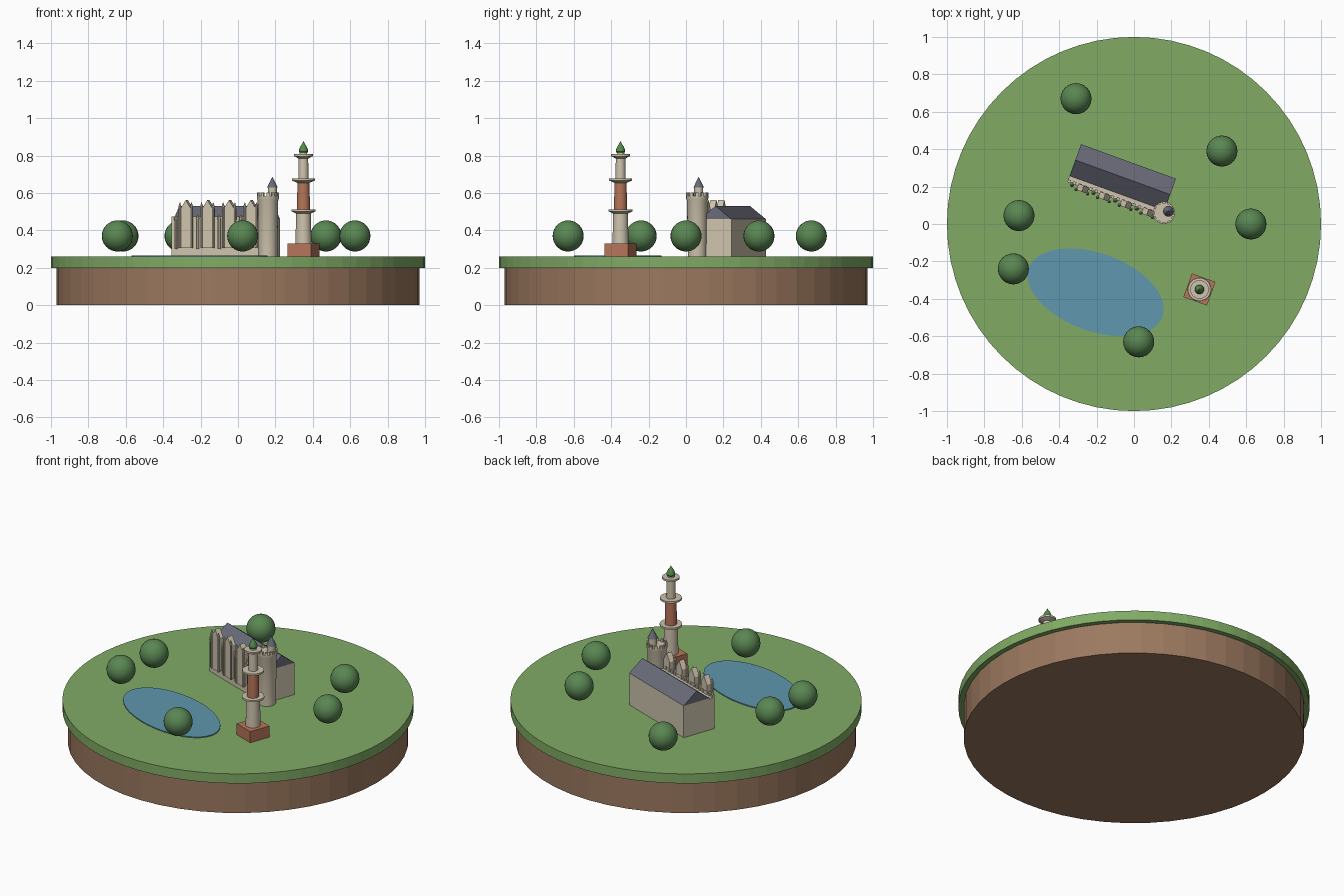
import bpy, bmesh, math
from mathutils import Matrix

cube = bpy.data.objects.get("Cube")
if cube:
    bpy.data.objects.remove(cube, do_unlink=True)


def material(name, r, g, b):
    m = bpy.data.materials.new(name)
    m.use_nodes = True
    m.diffuse_color = (r, g, b, 1)
    m.node_tree.nodes["Principled BSDF"].inputs["Base Color"].default_value = (r, g, b, 1)
    return m


GRASS = material("grass green", 0.22, 0.41, 0.13)
SOIL = material("soil brown", 0.33, 0.19, 0.115)
WATER = material("water blue", 0.115, 0.31, 0.42)
LEAF = material("leaf green", 0.10, 0.24, 0.085)
STONE = material("pale stone", 0.62, 0.55, 0.42)
SLATE = material("roof slate", 0.14, 0.145, 0.19)
BRICK = material("red brick", 0.47, 0.18, 0.10)
TILE = material("dome green", 0.09, 0.25, 0.07)

GROUND = 0.26
TURN = Matrix.Rotation(math.radians(-20), 4, "Z")


def finish(name, bm, mat, matrix=Matrix(), smooth=False):
    bmesh.ops.recalc_face_normals(bm, faces=bm.faces)
    me = bpy.data.meshes.new(name)
    bm.to_mesh(me)
    bm.free()
    ob = bpy.data.objects.new(name, me)
    bpy.context.collection.objects.link(ob)
    me.materials.append(mat)
    ob.matrix_world = matrix
    if smooth:
        bpy.ops.object.select_all(action="DESELECT")
        ob.select_set(True)
        bpy.context.view_layer.objects.active = ob
        bpy.ops.object.shade_smooth_by_angle(angle=math.radians(32))


def lathe(name, profile, mat, matrix=Matrix(), sides=24, smooth=True):
    """Closed solid of revolution from (radius, height) points."""
    bm = bmesh.new()
    pts = [(0, profile[0][1])] + list(profile) + [(0, profile[-1][1])]
    vs = [bm.verts.new((r, 0, z)) for r, z in pts]
    es = [bm.edges.new(pair) for pair in zip(vs, vs[1:])]
    bmesh.ops.spin(bm, geom=vs + es, cent=(0, 0, 0), axis=(0, 0, 1),
                   angle=math.tau, steps=sides)
    bmesh.ops.remove_doubles(bm, verts=bm.verts, dist=1e-5)
    bmesh.ops.dissolve_degenerate(bm, edges=bm.edges, dist=1e-6)
    finish(name, bm, mat, matrix, smooth)


def prism(name, outline, y0, y1, mat, matrix=Matrix()):
    """Outline in x and z, extruded from y0 to y1."""
    bm = bmesh.new()
    f = bm.faces.new([bm.verts.new((x, y0, z)) for x, z in outline])
    new = bmesh.ops.extrude_face_region(bm, geom=[f])["geom"]
    moved = [v for v in new if isinstance(v, bmesh.types.BMVert)]
    bmesh.ops.translate(bm, verts=moved, vec=(0, y1 - y0, 0))
    finish(name, bm, mat, matrix)


def block(name, x0, x1, y0, y1, z0, z1, mat, matrix=Matrix()):
    prism(name, [(x0, z0), (x1, z0), (x1, z1), (x0, z1)], y0, y1, mat, matrix)


# Island and lake
lathe("soil_base", [(0.97, 0), (0.97, 0.2)], SOIL, sides=48, smooth=False)
lathe("grass_top", [(1, 0.2), (1, GROUND)], GRASS, sides=64, smooth=False)
lathe("lake", [(1, GROUND - 0.005), (1, GROUND + 0.006)], WATER,
      Matrix.Translation((-0.205, -0.365, 0)) @ TURN @ Matrix.Diagonal((0.38, 0.208, 1, 1)),
      sides=48, smooth=False)

# Trees
for x, y in [(-0.31, 0.67), (0.47, 0.39), (-0.615, 0.045),
             (0.625, 0), (-0.645, -0.24), (0.025, -0.63)]:
    bm = bmesh.new()
    bmesh.ops.create_uvsphere(bm, u_segments=24, v_segments=16, radius=0.083)
    finish("tree_crown", bm, LEAF, Matrix.Translation((x, y, 0.37)), True)

# Hall with slate roof
HALL = Matrix.Translation((-0.06, 0.25, 0)) @ TURN
L, W, EAVE, RIDGE = 0.27, 0.09, 0.46, 0.53
block("hall_walls", -L, L, -W, W, GROUND, EAVE, STONE, HALL)
prism("hall_roof", [(-W, EAVE), (W, EAVE), (0, RIDGE)], -L, L, SLATE,
      HALL @ Matrix.Rotation(math.radians(90), 4, "Z"))

# Front wall with battlements
FACE = -0.125
block("front_wall", -L, L, FACE, -W + 0.005, GROUND, 0.455, STONE, HALL)
merlons = 18
for i in range(merlons):
    x = -L + 0.008 + i * (2 * L - 0.016) / (merlons - 1)
    block("merlon", x - 0.008, x + 0.008, FACE, FACE + 0.015, 0.45, 0.475, STONE, HALL)


def pinnacle(x, y, z0, z1, r):
    m = HALL @ Matrix.Translation((x, y, 0))
    lathe("pinnacle", [(r, z0), (r, z1 - 0.025), (r * 1.35, z1 - 0.025), (0.001, z1)],
          STONE, m, sides=8, smooth=False)


# Gabled bays and the slim buttresses between them
for i in range(4):
    x = -0.18 + 0.123 * i
    h = 0.03
    prism("gabled_bay", [(x - h, 0.305), (x + h, 0.305), (x + h, 0.515), (x, 0.562),
                         (x - h, 0.515)], -0.148, FACE + 0.012, STONE, HALL)
    for side in (-1, 1):
        pinnacle(x + side * 0.033, -0.147, 0.305, 0.55, 0.007)
    pinnacle(x - 0.0615, -0.131, 0.3, 0.485, 0.009)

# Round tower with stair turret
TOWER = Matrix.Translation((0.16, 0.06, 0))
lathe("round_tower", [(0.05, GROUND), (0.055, 0.56), (0.059, 0.57), (0.059, 0.585),
                      (0.05, 0.585)], STONE, TOWER)
for i in range(12):
    m = TOWER @ Matrix.Rotation(i * math.tau / 12, 4, "Z")
    block("tower_merlon", 0.049, 0.059, -0.008, 0.008, 0.58, 0.602, STONE, m)
TURRET = Matrix.Translation((0.184, 0.068, 0))
lathe("stair_turret", [(0.024, 0.57), (0.024, 0.63)], STONE, TURRET, sides=16)
lathe("turret_roof", [(0.029, 0.628), (0.001, 0.685)], SLATE, TURRET, sides=16)

# Tall slender tower on a brick plinth
SPIRE = Matrix.Translation((0.35, -0.35, 0))
p = 0.067
block("brick_plinth", -p, p, -p, p, GROUND, 0.33, BRICK, SPIRE @ TURN)
lathe("lower_shaft", [(0.043, 0.33), (0.039, 0.505)], STONE, SPIRE)
lathe("brick_shaft", [(0.035, 0.505), (0.032, 0.67)], BRICK, SPIRE)
lathe("upper_shaft", [(0.027, 0.67), (0.025, 0.80)], STONE, SPIRE)
for z, r, inner in [(0.505, 0.064, 0.038), (0.67, 0.062, 0.032), (0.80, 0.05, 0.026)]:
    lathe("balcony", [(inner, z - 0.016), (r - 0.004, z - 0.005), (r, z - 0.004),
                      (r, z + 0.007), (inner, z + 0.007)], STONE, SPIRE)
lathe("dome_drum", [(0.02, 0.80), (0.02, 0.82)], STONE, SPIRE, sides=16)
lathe("pointed_dome", [(0.019, 0.812), (0.025, 0.822), (0.024, 0.832), (0.016, 0.85),
                       (0.007, 0.863), (0.001, 0.875)], TILE, SPIRE)
